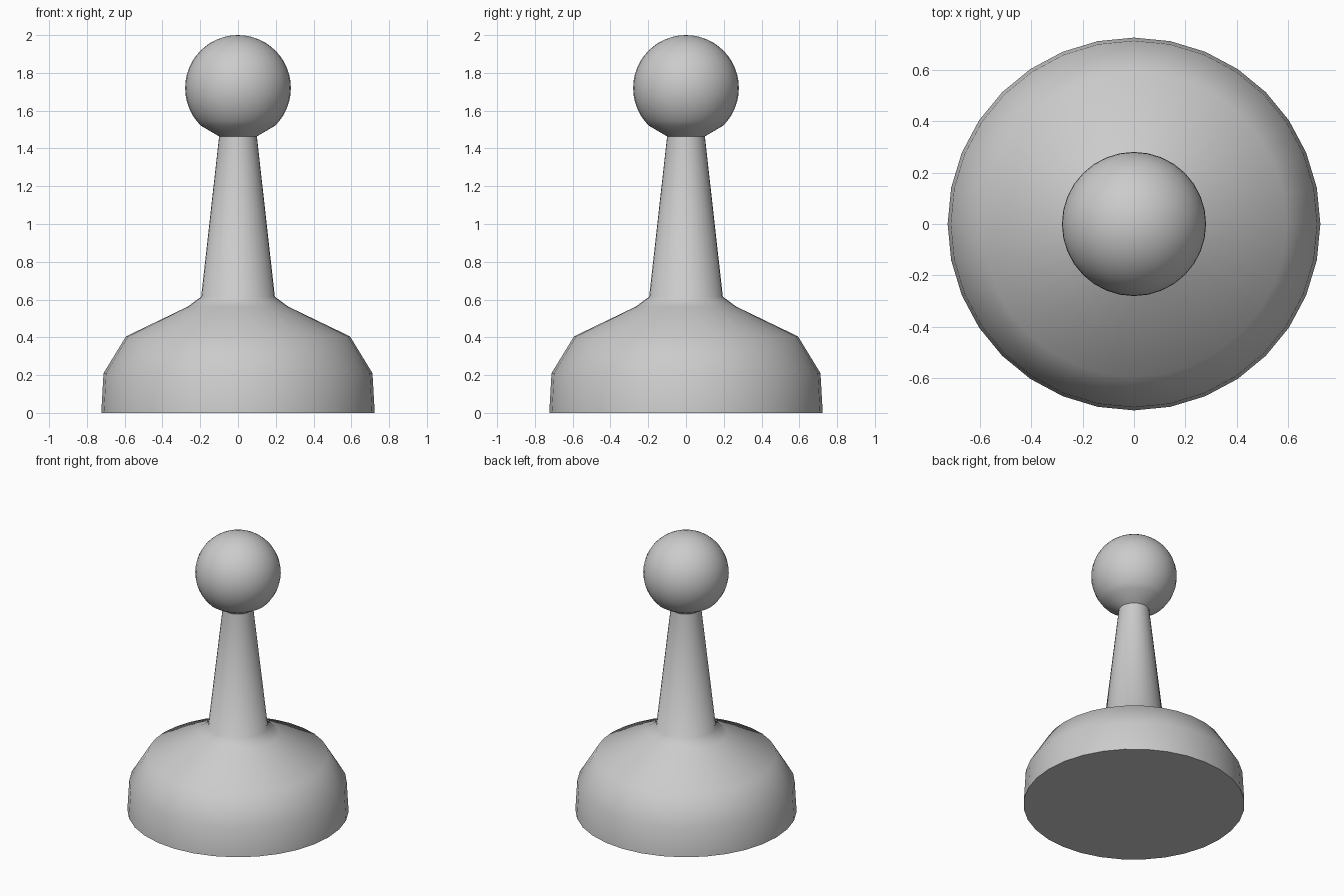
import bpy, bmesh, math

if "Cube" in bpy.data.objects:
    bpy.data.objects.remove(bpy.data.objects["Cube"])

SEGMENTS = 32

# Base: flared foot, sloped shoulder and tapered stem (radius, height)
profile = [(0, 0), (0.724, 0), (0.712, 0.21), (0.593, 0.405),
           (0.267, 0.562), (0.195, 0.615), (0.10, 1.464)]

# Ball on top, starting just above the stem
R, CENTRE, START, STEPS = 0.28, 1.72, -45.5, 18
for i in range(STEPS + 1):
    a = math.radians(START + (90 - START) * i / STEPS)
    r = 0 if i == STEPS else R * math.cos(a)
    profile.append((r, CENTRE + R * math.sin(a)))

# Lathe the whole outline around z
bm = bmesh.new()
verts = [bm.verts.new((r, 0, z)) for r, z in profile]
edges = [bm.edges.new(pair) for pair in zip(verts, verts[1:])]
bmesh.ops.spin(bm, geom=verts + edges, cent=(0, 0, 0), axis=(0, 0, 1),
               angle=math.tau, steps=SEGMENTS, use_duplicate=False)
bmesh.ops.remove_doubles(bm, verts=bm.verts, dist=0.0005)
bmesh.ops.recalc_face_normals(bm, faces=bm.faces)

mesh = bpy.data.meshes.new("pawn_piece")
bm.to_mesh(mesh)
bm.free()
pawn = bpy.data.objects.new("pawn_piece", mesh)
bpy.context.collection.objects.link(pawn)

# Smooth body with crisp bottom rim and ball joint
bpy.context.view_layer.objects.active = pawn
pawn.select_set(True)
bpy.ops.object.shade_smooth_by_angle(angle=math.radians(60))
